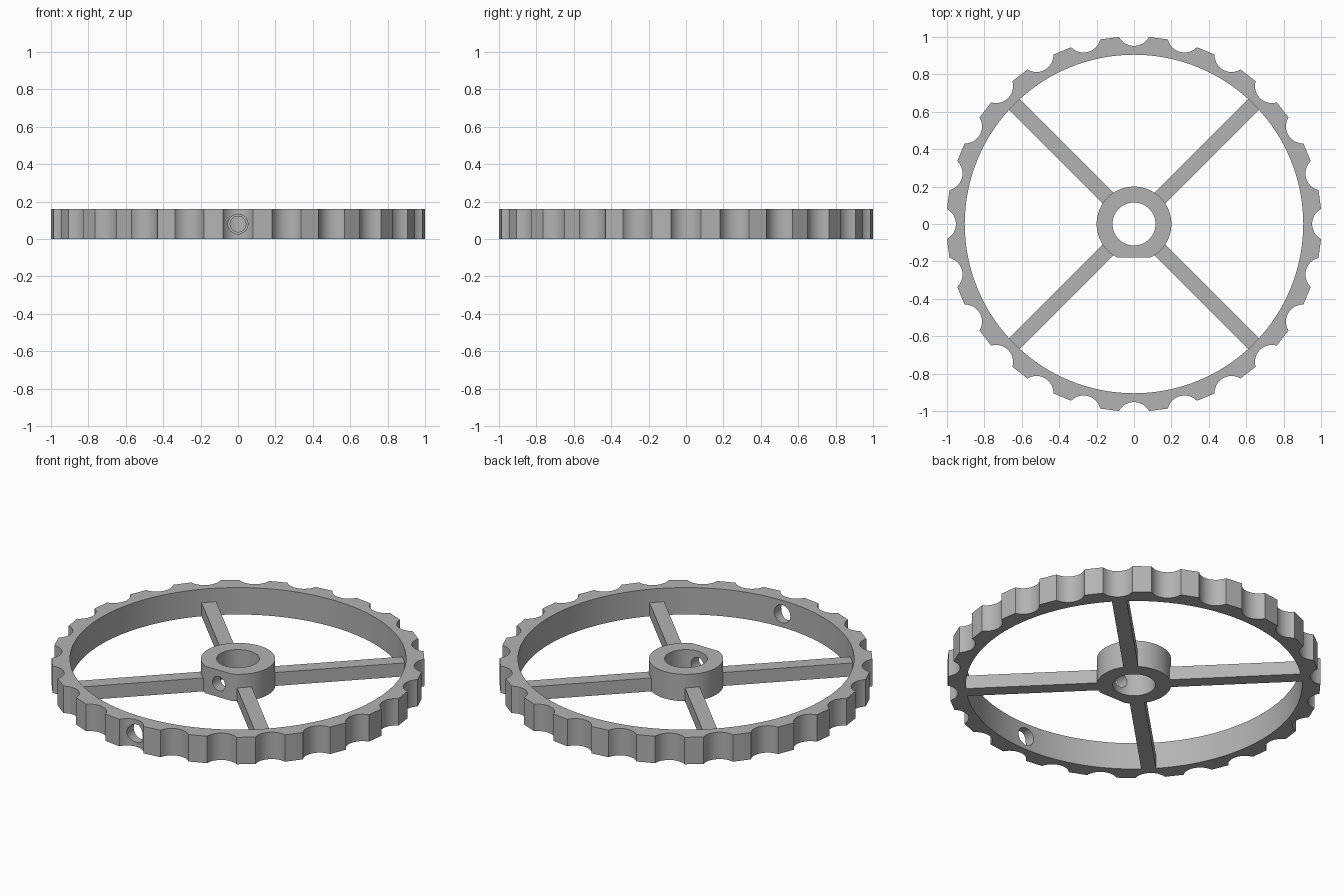
import bpy
import bmesh
from math import sin, cos, pi, radians, sqrt, atan2
from mathutils import Matrix

HEIGHT = 0.16
NOTCHES = 24

if "Cube" in bpy.data.objects:
    bpy.data.objects.remove(bpy.data.objects["Cube"], do_unlink=True)

grey = bpy.data.materials.new("plain_grey")
grey.use_nodes = True
grey.diffuse_color = (0.45, 0.45, 0.45, 1)
grey.node_tree.nodes["Principled BSDF"].inputs["Base Color"].default_value = grey.diffuse_color


def prism(name, points, z0, z1):
    """Extrude a closed outline between two heights."""
    bm = bmesh.new()
    face = bm.faces.new([bm.verts.new((x, y, z0)) for x, y in points])
    top = bmesh.ops.extrude_face_region(bm, geom=[face])["geom"]
    verts = [v for v in top if isinstance(v, bmesh.types.BMVert)]
    bmesh.ops.translate(bm, verts=verts, vec=(0, 0, z1 - z0))
    bmesh.ops.recalc_face_normals(bm, faces=bm.faces)
    mesh = bpy.data.meshes.new(name)
    bm.to_mesh(mesh)
    bm.free()
    mesh.materials.append(grey)
    obj = bpy.data.objects.new(name, mesh)
    bpy.context.collection.objects.link(obj)
    return obj


def circle(radius, count):
    return [(radius * cos(2 * pi * i / count), radius * sin(2 * pi * i / count))
            for i in range(count)]


def select_only(obj):
    bpy.ops.object.select_all(action="DESELECT")
    obj.select_set(True)
    bpy.context.view_layer.objects.active = obj


def cut(obj, cutter):
    """Subtract the cutter and discard it."""
    mod = obj.modifiers.new("cut", "BOOLEAN")
    mod.operation = "DIFFERENCE"
    mod.solver = "EXACT"
    mod.object = cutter
    select_only(obj)
    bpy.ops.object.modifier_apply(modifier=mod.name)
    bpy.data.objects.remove(cutter, do_unlink=True)


def front_drill(radius, near, far):
    """Cylinder along -y at mid height."""
    drill = prism("drill", circle(radius, 32), near, far)
    drill.data.transform(Matrix.Translation((0, 0, HEIGHT / 2)) @ Matrix.Rotation(pi / 2, 4, "X"))
    return drill


def smooth(obj):
    select_only(obj)
    bpy.ops.object.shade_smooth_by_angle(angle=radians(30))


# Scalloped rim: one arc per notch, with a flat tooth between arcs
half, tip, floor = 0.08, 1.0, 0.952
depth = tip - floor
arc_radius = (half ** 2 + depth ** 2) / (2 * depth)
centre = floor + arc_radius
sweep = atan2(half, centre - tip)
outline = []
for n in range(NOTCHES):
    a = 2 * pi * n / NOTCHES
    for i in range(13):
        t = sweep * (i / 6 - 1)
        u, v = centre - arc_radius * cos(t), arc_radius * sin(t)
        outline.append((u * cos(a) - v * sin(a), u * sin(a) + v * cos(a)))
rim = prism("notched_rim", outline, 0, HEIGHT)
cut(rim, prism("rim_opening", circle(0.905, 128), -0.1, HEIGHT + 0.1))
cut(rim, front_drill(0.053, 0.8, 1.1))
smooth(rim)

# Hub with a flat on the front, a bore and a set-screw hole
flat = 0.18
outer = [(x, y) for x, y in circle(0.2, 96) if y > -flat]
edge = sqrt(0.2 ** 2 - flat ** 2)
split = next(i for i, p in enumerate(outer) if p[0] > 0 and p[1] < 0)
outer[split:split] = [(-edge, -flat), (edge, -flat)]
hub = prism("hub", outer, 0, HEIGHT)
cut(hub, prism("bore", circle(0.115, 64), -0.1, HEIGHT + 0.1))
cut(hub, front_drill(0.042, 0.05, 0.3))
smooth(hub)

# Four half-height spokes on the diagonals
for name, angle in (("back_left", 45), ("back_right", 135),
                    ("front_right", 225), ("front_left", 315)):
    w = 0.04
    spoke = prism(name + "_spoke", [(0.17, -w), (0.915, -w), (0.915, w), (0.17, w)],
                  0, HEIGHT / 2)
    spoke.data.transform(Matrix.Rotation(radians(angle), 4, "Z"))
